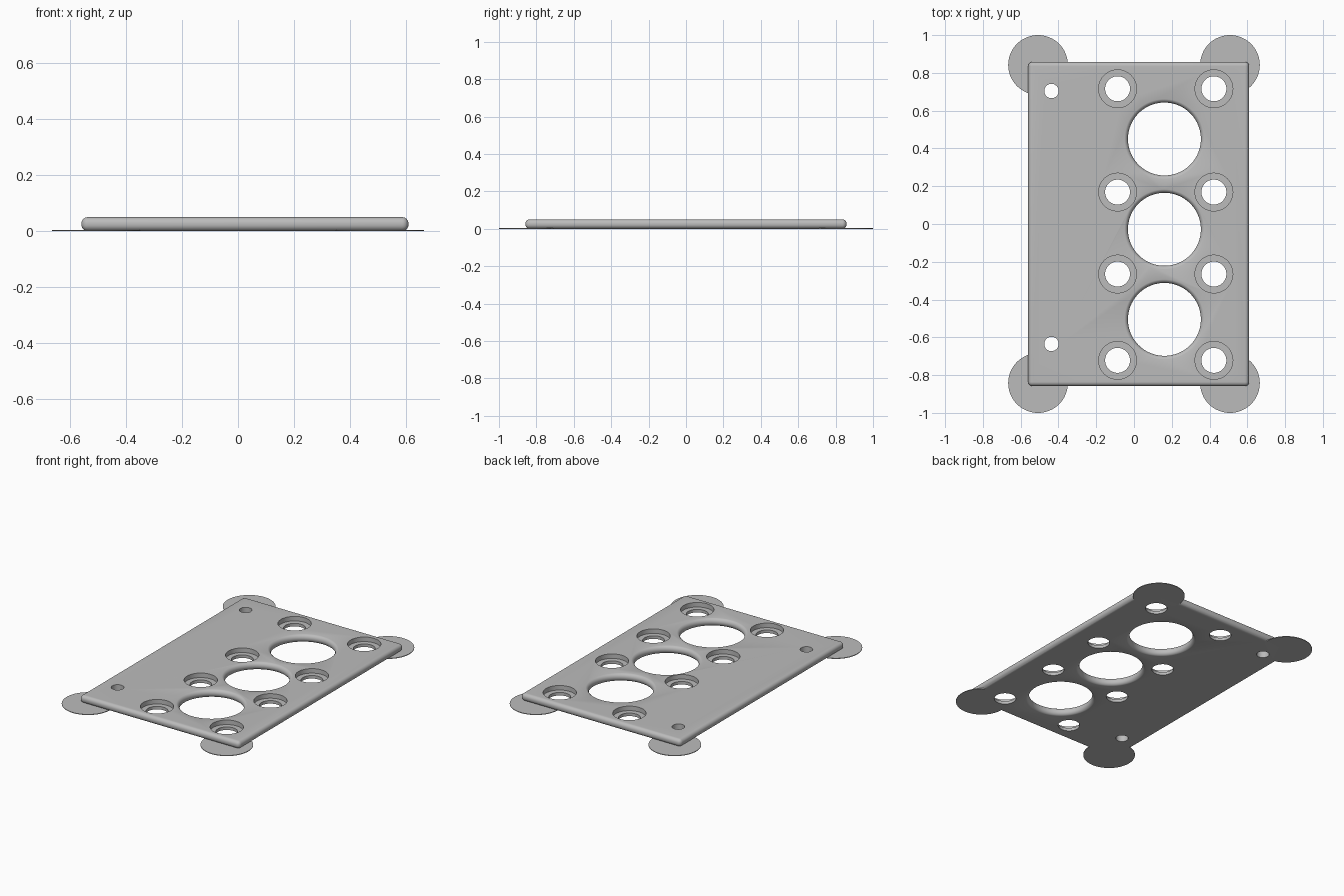
import bpy, bmesh, math
from mathutils import Matrix, Vector

cube = bpy.data.objects.get("Cube")
if cube:
    bpy.data.objects.remove(cube, do_unlink=True)

THICK = 0.05
ROUND = 0.023

grey = bpy.data.materials.new("plain grey")
grey.use_nodes = True
color = (0.5, 0.5, 0.5, 1)
grey.diffuse_color = color
grey.node_tree.nodes["Principled BSDF"].inputs["Base Color"].default_value = color


def make_object(name, bm):
    bmesh.ops.recalc_face_normals(bm, faces=bm.faces)
    mesh = bpy.data.meshes.new(name)
    bm.to_mesh(mesh)
    bm.free()
    mesh.materials.append(grey)
    obj = bpy.data.objects.new(name, mesh)
    bpy.context.collection.objects.link(obj)
    return obj


def lathe(bm, x, y, profile, sides):
    """Closed solid of revolution from (radius, z) pairs, bottom to top."""
    rings = []
    for r, z in profile:
        angles = [math.tau * i / sides for i in range(sides)]
        rings.append([bm.verts.new((x + r * math.cos(a), y + r * math.sin(a), z)) for a in angles])
    for low, high in zip(rings, rings[1:]):
        for i in range(sides):
            j = (i + 1) % sides
            bm.faces.new((low[i], low[j], high[j], high[i]))
    bm.faces.new(rings[0][::-1])
    bm.faces.new(rings[-1])


def combine(target, other, operation):
    mod = target.modifiers.new(operation.lower(), "BOOLEAN")
    mod.operation = operation
    mod.solver = "EXACT"
    mod.object = other
    bpy.context.view_layer.objects.active = target
    bpy.ops.object.modifier_apply(modifier=mod.name)
    bpy.data.objects.remove(other, do_unlink=True)


# Plate with rounded edges
bm = bmesh.new()
size = Matrix.Diagonal((1.17, 1.717, THICK, 1))
bmesh.ops.create_cube(bm, size=1, matrix=Matrix.Translation((0.025, 0, THICK / 2)) @ size)
bmesh.ops.bevel(bm, geom=bm.edges[:], offset=ROUND, segments=8, profile=0.5, affect="EDGES")
plate = make_object("faceplate", bm)

# Thin corner discs under the plate
bm = bmesh.new()
for sx in (-1, 1):
    for sy in (-1, 1):
        lathe(bm, sx * 0.508, sy * 0.842, [(0.158, 0), (0.158, 0.004)], 64)
combine(plate, make_object("corner_discs", bm), "UNION")

# Hole cutters: large holes with rounded rims, counterbores, small screw holes
bm = bmesh.new()
low, high = -0.02, THICK + 0.02
arc = [math.radians(-90 + 180 * i / 16) for i in range(17)]
rim = [(0.193 + ROUND * (1 - math.cos(t)), THICK / 2 + 0.0255 * math.sin(t)) for t in arc]
rim = [(rim[0][0], low)] + rim + [(rim[-1][0], high)]
for y in (0.45, -0.028, -0.505):
    lathe(bm, 0.161, y, rim, 96)
step = 0.02
bore = [(0.066, low), (0.066, step), (0.1, step), (0.1, high)]
for x in (-0.087, 0.423):
    for y in (0.716, 0.169, -0.265, -0.722):
        lathe(bm, x, y, bore, 64)
for y in (0.704, -0.635):
    lathe(bm, -0.437, y, [(0.038, low), (0.038, high)], 40)
combine(plate, make_object("hole_cutters", bm), "DIFFERENCE")

# Smooth curved surfaces, keep sharp edges
bpy.ops.object.select_all(action="DESELECT")
plate.select_set(True)
bpy.context.view_layer.objects.active = plate
bpy.ops.object.shade_smooth_by_angle(angle=math.radians(30))
